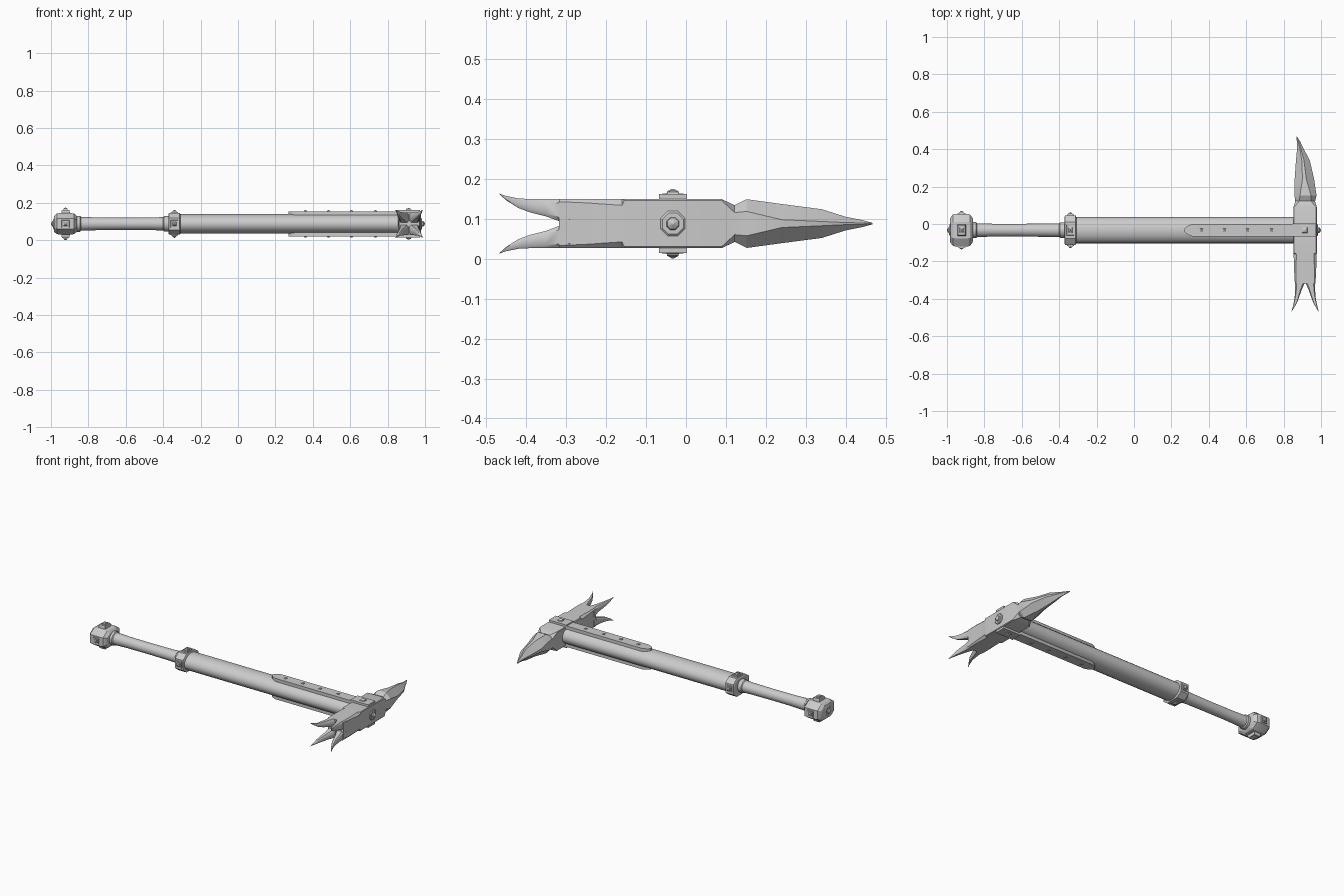
import bpy, bmesh, math
from mathutils import Vector, Matrix

if "Cube" in bpy.data.objects:
    bpy.data.objects.remove(bpy.data.objects["Cube"])

CY, CZ = -0.033, 0.088      # shaft axis
HX = 0.915                  # head centre in x


def finish(name, bm, angle=32):
    bmesh.ops.remove_doubles(bm, verts=bm.verts, dist=1e-5)
    bmesh.ops.recalc_face_normals(bm, faces=bm.faces)
    me = bpy.data.meshes.new(name)
    bm.to_mesh(me)
    bm.free()
    ob = bpy.data.objects.new(name, me)
    bpy.context.collection.objects.link(ob)
    bpy.ops.object.select_all(action='DESELECT')
    ob.select_set(True)
    bpy.context.view_layer.objects.active = ob
    bpy.ops.object.shade_smooth_by_angle(angle=math.radians(angle))
    return ob


def loft(bm, rings):
    vs = [[bm.verts.new(p) for p in r] for r in rings]
    n = len(rings[0])
    for a, b in zip(vs, vs[1:]):
        for i in range(n):
            bm.faces.new((a[i], a[(i + 1) % n], b[(i + 1) % n], b[i]))
    bm.faces.new(vs[0])
    bm.faces.new(vs[-1])


def octo(a, b, c):
    """Rectangle of half sizes a, b with corners cut by fraction c."""
    k = 1 - c
    return [(a, b * k), (a * k, b), (-a * k, b), (-a, b * k),
            (-a, -b * k), (-a * k, -b), (a * k, -b), (a, -b * k)]


def round_part(name, profile, n=24):
    """Elliptical sections (x, ry, rz) along the shaft axis."""
    bm = bmesh.new()
    loft(bm, [[(x, CY + ry * math.cos(2 * math.pi * i / n), CZ + rz * math.sin(2 * math.pi * i / n))
               for i in range(n)] for x, ry, rz in profile])
    return finish(name, bm)


def octo_part(name, profile, c=0.5):
    """Eight-sided sections (x, ry, rz) along the shaft axis."""
    bm = bmesh.new()
    loft(bm, [[(x, CY + p, CZ + q) for p, q in octo(ry, rz, c)] for x, ry, rz in profile])
    return finish(name, bm, 25)


def stud(name, pos, direction, half_x, half_w, base, tip, sides=4):
    """Block with a small pointed cap, standing along direction."""
    w = Vector(direction)
    u = Vector((1, 0, 0)) if abs(w.x) < 0.5 else Vector((0, 1, 0))
    v = w.cross(u)
    f = 1 / math.cos(math.pi / sides)

    def ring(s, h):
        return [Vector(pos) + w * h
                + u * (s * half_x * f * math.cos(math.pi * (2 * i + 1) / sides))
                + v * (s * half_w * f * math.sin(math.pi * (2 * i + 1) / sides)) for i in range(sides)]
    bm = bmesh.new()
    loft(bm, [ring(1, 0), ring(1, base * 0.8), ring(0.85, base), ring(0.5, base),
              ring(0.45, base + (tip - base) * 0.5), ring(0.08, tip)])
    finish(name, bm, 20)


# Grip, shaft and collars
round_part("grip", [(-0.87, .043, .043), (-0.845, .043, .043), (-0.84, .037, .037), (-0.75, .034, .034),
                    (-0.6, .034, .033), (-0.45, .036, .034), (-0.4, .037, .036),
                    (-0.395, .041, .041), (-0.36, .041, .041)])
round_part("shaft", [(-0.34, .07, .053), (0.9, .07, .053)])
octo_part("pommel", [(-0.985, .056, .036), (-0.982, .066, .044), (-0.968, .084, .055), (-0.955, .087, .057),
                     (-0.89, .087, .057), (-0.877, .084, .055), (-0.863, .066, .044), (-0.86, .05, .04)])
octo_part("shaft_collar", [(-0.372, .07, .052), (-0.368, .079, .058), (-0.312, .079, .058),
                           (-0.308, .07, .052)], 0.45)

# Studs around pommel and collar
for part, x, h, ys, zs in (("pommel", -0.922, .023, (.093, .103), (.075, .087)),
                           ("collar", -0.34, .022, (.084, .096), (.063, .075))):
    for s in (1, -1):
        stud(part + "_side_stud", (x, CY, CZ), (0, s, 0), h, .022, *ys)
        stud(part + "_face_stud", (x, CY, CZ), (0, 0, s), h, .031, *zs)
stud("pommel_end_stud", (-0.97, CY, CZ), (-1, 0, 0), .03, .03, .018, .03, 8)
stud("head_end_stud", (0.965, CY, CZ), (1, 0, 0), .031, .031, .02, .035, 8)

# Head: hammer block, neck and curved spike (y, x centre, half x, half z, corner cut)
bm = bmesh.new()
sections = [(-.318, HX, .055, .061, .1), (-.25, HX, .059, .061, .15), (-.16, HX, .0615, .061, .25),
            (-.155, HX, .0625, .061, .06), (.09, HX, .0625, .061, .06), (.122, HX, .053, .046, .4),
            (.152, .917, .059, .061, .5), (.24, .911, .052, .049, .8), (.34, .903, .037, .036, .85),
            (.40, .89, .018, .017, .85), (.44, .88, .009, .009, .8), (.467, .87, .002, .002, .5)]
loft(bm, [[(cx + p, y, CZ + q) for p, q in octo(a, b, c)] for y, cx, a, b, c in sections])
finish("hammer_head", bm)

# Four flared prongs (y, inner/outer in x, inner/outer in z)
prong = [(-.29, 0, .057, 0, .061), (-.318, .003, .054, .006, .061), (-.35, .018, .053, .018, .061),
         (-.39, .032, .056, .028, .0615), (-.42, .043, .061, .039, .063),
         (-.45, .06, .068, .058, .069), (-.467, .071, .073, .073, .075)]
for sx in (1, -1):
    for sz in (1, -1):
        bm = bmesh.new()
        loft(bm, [[(HX + sx * ((xi + xo) / 2 + p), y, CZ + sz * ((zi + zo) / 2 + q))
                   for p, q in octo((xo - xi) / 2, (zo - zi) / 2, .35)] for y, xi, xo, zi, zo in prong])
        finish("prong", bm, 40)

# Straps above and below, raised clasps over the head, and rivets
for s in (1, -1):
    outline = [(.85, -.033), (.85, .033), (.31, .033), (.285, .022), (.27, .008),
               (.27, -.008), (.285, -.022), (.31, -.033)]
    bm = bmesh.new()
    loft(bm, [[(x, CY + y, CZ + s * h) for x, y in outline] for h in (.03, .067)])
    finish("strap", bm, 25)
    bm = bmesh.new()
    bmesh.ops.create_cube(bm, size=1, matrix=Matrix.Translation((.91, CY, CZ + s * .0545))
                          @ Matrix.Diagonal((.125, .07, .039, 1)))
    finish("head_clasp", bm)
    for x in (.361, .484, .607, .735):
        stud("strap_rivet", (x, CY, CZ + s * .06), (0, 0, s), .016, .016, .0071, .014)
    stud("clasp_rivet", (.912, CY, CZ + s * .066), (0, 0, s), .03, .03, .0085, .018)
